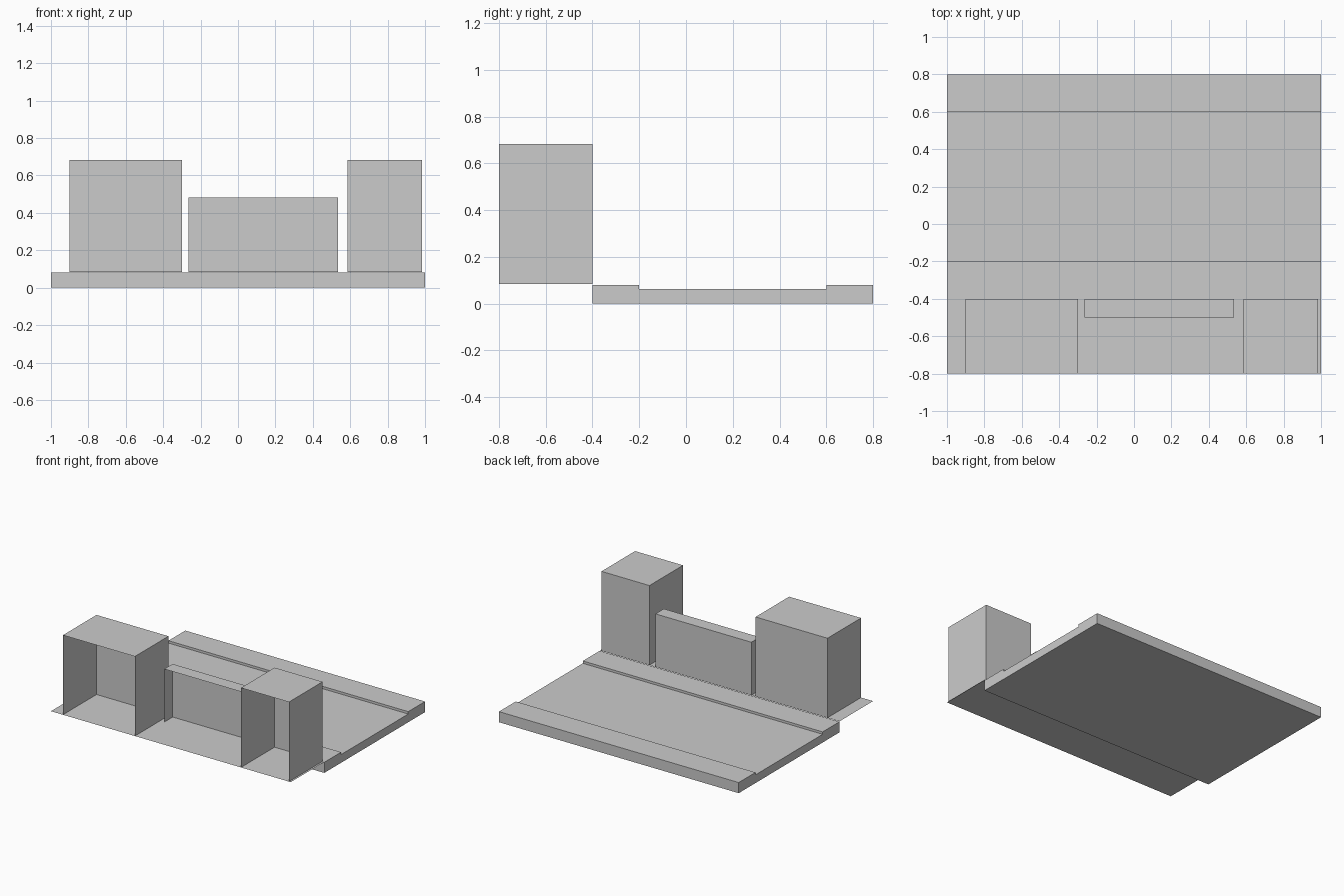
import bpy
import bmesh

cube = bpy.data.objects.get("Cube")
if cube:
    bpy.data.objects.remove(cube, do_unlink=True)

GROUND = 0.083
FRONT, KERB = -0.8, -0.4

grey = bpy.data.materials.new("light grey")
grey.use_nodes = True
colour = (0.6, 0.6, 0.6, 1)
grey.diffuse_color = colour
grey.node_tree.nodes["Principled BSDF"].inputs["Base Color"].default_value = colour


def finish(name, bm):
    mesh = bpy.data.meshes.new(name)
    bm.to_mesh(mesh)
    bm.free()
    mesh.materials.append(grey)
    obj = bpy.data.objects.new(name, mesh)
    bpy.context.collection.objects.link(obj)


def open_shell(name, x, width, front, height):
    """Building facade box, open at the front and underneath."""
    bm = bmesh.new()
    bmesh.ops.create_cube(bm, size=1)
    bmesh.ops.scale(bm, vec=(width, KERB - front, height), verts=bm.verts)
    centre = (x + width / 2, (front + KERB) / 2, GROUND + height / 2)
    bmesh.ops.translate(bm, vec=centre, verts=bm.verts)
    bm.normal_update()
    gone = [f for f in bm.faces if f.normal.y < -0.5 or f.normal.z < -0.5]
    bmesh.ops.delete(bm, geom=gone, context="FACES")
    finish(name, bm)


# Street slab: sunken road with a raised pavement on each side
bm = bmesh.new()
profile = [(KERB, 0), (0.8, 0), (0.8, 0.08), (0.6, 0.08),
           (0.6, 0.062), (-0.2, 0.062), (-0.2, 0.08), (KERB, 0.08)]
section = bm.faces.new([bm.verts.new((-1, y, z)) for y, z in profile])
grown = bmesh.ops.extrude_face_region(bm, geom=[section], use_keep_orig=True)
moved = [v for v in grown["geom"] if isinstance(v, bmesh.types.BMVert)]
bmesh.ops.translate(bm, vec=(2, 0, 0), verts=moved)
bmesh.ops.recalc_face_normals(bm, faces=bm.faces)
finish("street", bm)

# Thin sheet of ground under the buildings
bm = bmesh.new()
corners = [(-1, FRONT), (1, FRONT), (1, KERB), (-1, KERB)]
bm.faces.new([bm.verts.new((x, y, GROUND)) for x, y in corners])
finish("building_ground", bm)

# Buildings and the low wall between them
open_shell("wide_building", -0.9, 0.6, FRONT, 0.6)
open_shell("low_wall", -0.265, 0.8, -0.5, 0.4)
open_shell("narrow_building", 0.585, 0.4, FRONT, 0.6)
